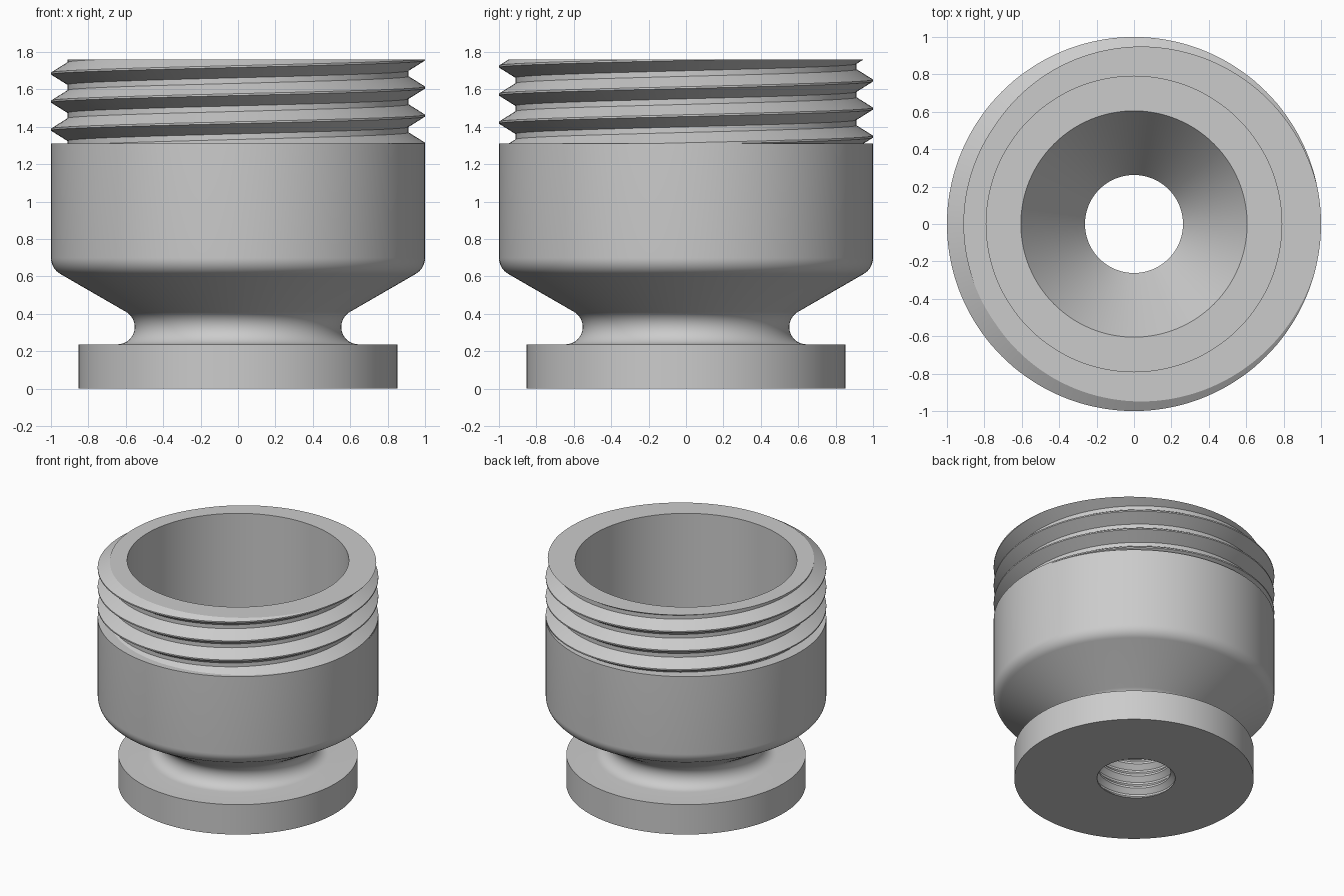
import bpy
import bmesh
from math import cos, sin, pi, radians

cube = bpy.data.objects.get("Cube")
if cube:
    bpy.data.objects.remove(cube, do_unlink=True)

SEGMENTS = 144
HEIGHT, SHOULDER = 1.76, 1.31
FLOOR, BORE_TOP, BORE_R = 0.82, 0.33, 0.262


def arc(cx, cz, radius, start, end, steps):
    """Points along an arc in the (radius, height) plane."""
    angles = [radians(start + (end - start) * i / steps) for i in range(steps + 1)]
    return [(cx + radius * cos(a), cz + radius * sin(a)) for a in angles]


def thread(turn, low, high, pitch, crest_z, crest_r, root_r, crest_flat, root_flat):
    """Slice of a right-handed thread at a given turn, trimmed to low..high."""
    first = int((low - crest_z) / pitch) - 3
    last = int((high - crest_z) / pitch) + 3
    points = []
    for k in range(first, last):
        z = crest_z + pitch * (k + turn)
        points += [(crest_r, z - crest_flat / 2), (crest_r, z + crest_flat / 2),
                   (root_r, z + pitch / 2 - root_flat / 2),
                   (root_r, z + pitch / 2 + root_flat / 2)]

    def radius_at(z):
        for (r0, z0), (r1, z1) in zip(points, points[1:]):
            if z0 <= z <= z1:
                return r0 + (r1 - r0) * (z - z0) / (z1 - z0)
        return root_r

    trimmed = []
    for r, z in points:
        if z < low:
            r, z = radius_at(low), low
        elif z > high:
            r, z = radius_at(high), high
        trimmed.append((r, z))
    return trimmed


def section(turn):
    """Closed cross-section of the whole fitting at one angle."""
    base = [(0.853, 0), (0.853, 0.235)]
    neck = arc(0.645, 0.33, 0.093, 270, 120, 14)
    shoulder = arc(0.9, 0.7, 0.1, -60, 0, 8)
    body = [(1, SHOULDER)]
    collar = thread(turn, SHOULDER, HEIGHT, 0.15, 1.46, 1, 0.912, 0.01, 0.03)
    bowl = [(0.79, HEIGHT), (0.79, FLOOR), (0.605, FLOOR)]
    bore = thread(turn, 0, BORE_TOP, 0.1, 0.02, BORE_R, 0.295, 0.015, 0.015)
    mouth = [(BORE_R, BORE_TOP)]
    return base + neck + shoulder + body + collar + bowl + mouth + bore[::-1]


# Sweep the section round the axis
bm = bmesh.new()
columns = []
for s in range(SEGMENTS + 1):
    turn = s / SEGMENTS
    a = 2 * pi * turn
    columns.append([bm.verts.new((r * cos(a), r * sin(a), z)) for r, z in section(turn)])

for left, right in zip(columns, columns[1:]):
    for i in range(len(left)):
        j = (i + 1) % len(left)
        bm.faces.new((left[i], right[i], right[j], left[j]))

# Weld the seam and the trimmed thread ends
bmesh.ops.remove_doubles(bm, verts=bm.verts, dist=0.0002)
bmesh.ops.dissolve_degenerate(bm, dist=0.0002, edges=bm.edges)
bmesh.ops.recalc_face_normals(bm, faces=bm.faces)

mesh = bpy.data.meshes.new("threaded_fitting")
bm.to_mesh(mesh)
bm.free()
fitting = bpy.data.objects.new("threaded_fitting", mesh)
bpy.context.collection.objects.link(fitting)

# Plain grey finish
grey = bpy.data.materials.new("plain_grey")
grey.use_nodes = True
colour = (0.6, 0.6, 0.6, 1)
grey.diffuse_color = colour
grey.node_tree.nodes["Principled BSDF"].inputs["Base Color"].default_value = colour
mesh.materials.append(grey)

bpy.ops.object.select_all(action="DESELECT")
fitting.select_set(True)
bpy.context.view_layer.objects.active = fitting
bpy.ops.object.shade_smooth_by_angle(angle=radians(30))
